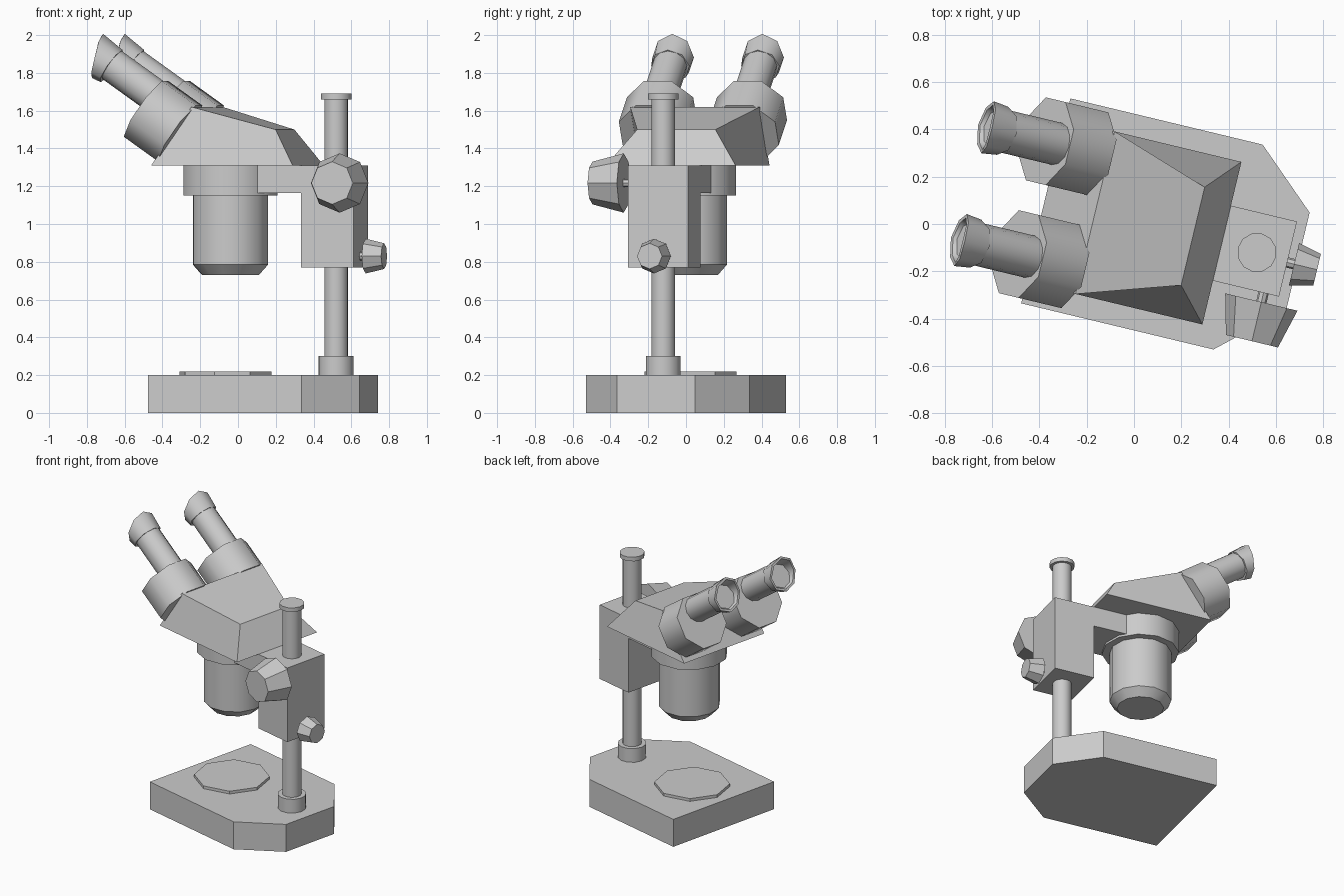
import bpy, bmesh
from math import sin, cos, pi, radians
from mathutils import Matrix, Vector

if "Cube" in bpy.data.objects:
    bpy.data.objects.remove(bpy.data.objects["Cube"])

# The whole instrument is turned about z; parts are laid out in its own frame
ROOT = Matrix.Rotation(radians(-13.5), 4, 'Z') @ Matrix.Translation((0, 0.008, 0))


def finish(name, bm, local=Matrix(), smooth=None):
    bmesh.ops.recalc_face_normals(bm, faces=bm.faces)
    mesh = bpy.data.meshes.new(name)
    bm.to_mesh(mesh)
    bm.free()
    ob = bpy.data.objects.new(name, mesh)
    bpy.context.collection.objects.link(ob)
    ob.matrix_world = ROOT @ local
    if smooth:
        bpy.ops.object.select_all(action='DESELECT')
        bpy.context.view_layer.objects.active = ob
        ob.select_set(True)
        bpy.ops.object.shade_smooth_by_angle(angle=radians(smooth))
    return ob


def frame(origin, axis, up):
    """Matrix whose z runs along axis and whose x points along up."""
    z = Vector(axis).normalized()
    x = Vector(up).normalized()
    m = Matrix((x, z.cross(x), z)).transposed().to_4x4()
    m.translation = Vector(origin)
    return m


def lathe(name, profile, sides, origin, axis=(0, 0, 1), up=(1, 0, 0),
          phase=0.0, smooth=None, slant=None):
    """Turn (radius, height) rings; slant(ring, cos) shifts single points."""
    bm = bmesh.new()
    rings = []
    for k, (r, h) in enumerate(profile):
        ring = []
        for i in range(sides):
            t = 2 * pi * i / sides + phase
            dh = slant(k, cos(t)) if slant else 0
            ring.append(bm.verts.new((r * cos(t), r * sin(t), h + dh)))
        rings.append(ring)
    for a, b in zip(rings, rings[1:]):
        for i in range(sides):
            j = (i + 1) % sides
            bm.faces.new((a[i], a[j], b[j], b[i]))
    bm.faces.new(rings[0])
    bm.faces.new(rings[-1])
    return finish(name, bm, frame(origin, axis, up), smooth)


def extrude(name, points, direction):
    bm = bmesh.new()
    face = bm.faces.new([bm.verts.new(p) for p in points])
    new = bmesh.ops.extrude_face_region(bm, geom=[face])['geom']
    bmesh.ops.translate(bm, vec=direction,
                        verts=[v for v in new if isinstance(v, bmesh.types.BMVert)])
    # the starting face survives as the cap only if it was not removed
    bmesh.ops.holes_fill(bm, edges=bm.edges, sides=0)
    return finish(name, bm)


# Base plate with cut rear corners, and the stage disc
extrude('base', [(-.385, -.445, 0), (.45, -.445, 0), (.71, -.212, 0),
                 (.71, .212, 0), (.45, .445, 0), (-.385, .445, 0)], (0, 0, .2))
lathe('stage_disc', [(.25, .19), (.25, .22)], 8, (-.07, 0, 0))

# Post with foot collar and cap
P = (.533, -.004, 0)
lathe('post', [(.063, .19), (.063, 1.67)], 16, P, smooth=40)
lathe('post_collar', [(.095, .19), (.095, .3)], 12, P, smooth=40)
lathe('post_cap', [(.083, 1.66), (.083, 1.69)], 12, P, smooth=40)

# Focus carriage: block on the post with an arm reaching forward
extrude('focus_carriage', [(.667, -.163, .77), (.667, -.163, 1.31), (.13, -.163, 1.31),
                           (.13, -.163, 1.165), (.38, -.163, 1.165), (.38, -.163, .77)],
        (0, .326, 0))

# Objective ring and barrel
L = (-.043, 0, 0)
lathe('objective_ring', [(.255, 1.15), (.255, 1.315)], 12, L, smooth=40)
lathe('objective_barrel', [(.155, .73), (.205, .785), (.205, 1.16)], 12, L, smooth=35)

# Wedge-shaped head
bm = bmesh.new()
head = [[bm.verts.new((x, s * y, z)) for x, y, z in
         ((-.39, .353, 1.31), (.38, .353, 1.31), (.254, .213, 1.5), (-.171, .353, 1.62))]
        for s in (-1, 1)]
bm.faces.new(head[0])
bm.faces.new(head[1])
for i in range(4):
    j = (i + 1) % 4
    bm.faces.new((head[0][i], head[0][j], head[1][j], head[1][i]))
finish('head', bm)

# Two eyepieces: wide collar, off-centre tube, slanted hollow eyecup
tilt = radians(35)
A = Vector((-cos(tilt), 0, sin(tilt)))
N = Vector((sin(tilt), 0, cos(tilt)))


def rim_slant(k, c):
    return .084 * ((1 + c) / 2) ** 1.6 if k in (1, 2) else 0


for side, y in (('left', -.245), ('right', .245)):
    Y = Vector((0, y, 0))
    lathe(side + '_eyepiece_collar', [(.195, 1.06), (.195, 1.287)], 8,
          N * 1.064 + Y, A, N, phase=pi / 8, smooth=50)
    lathe(side + '_eyepiece_tube', [(.091, 1.25), (.091, 1.59)], 12,
          N * 1.148 + Y, A, N, smooth=40)
    lathe(side + '_eyecup', [(.104, 1.57), (.113, 1.622), (.097, 1.622), (.085, 1.61)], 8,
          N * 1.142 + Y, A, N, smooth=50, slant=rim_slant)

# Focus knob on the side and clamp knob at the rear, each on a thin shaft
for name, r0, r1, h0, h1, origin, axis in (
        ('focus_knob', .157, .113, .04, .21, (.60, -.163, 1.217), (0, -1, 0)),
        ('clamp_knob', .092, .068, .03, .13, (.667, -.015, .83), (1, 0, 0))):
    lathe(name, [(r0, h0), (r1, h1)], 8, origin, axis, (0, 0, 1))
    lathe(name + '_shaft', [(.022, -.02), (.022, h0 + .01)], 8, origin, axis, (0, 0, 1))
